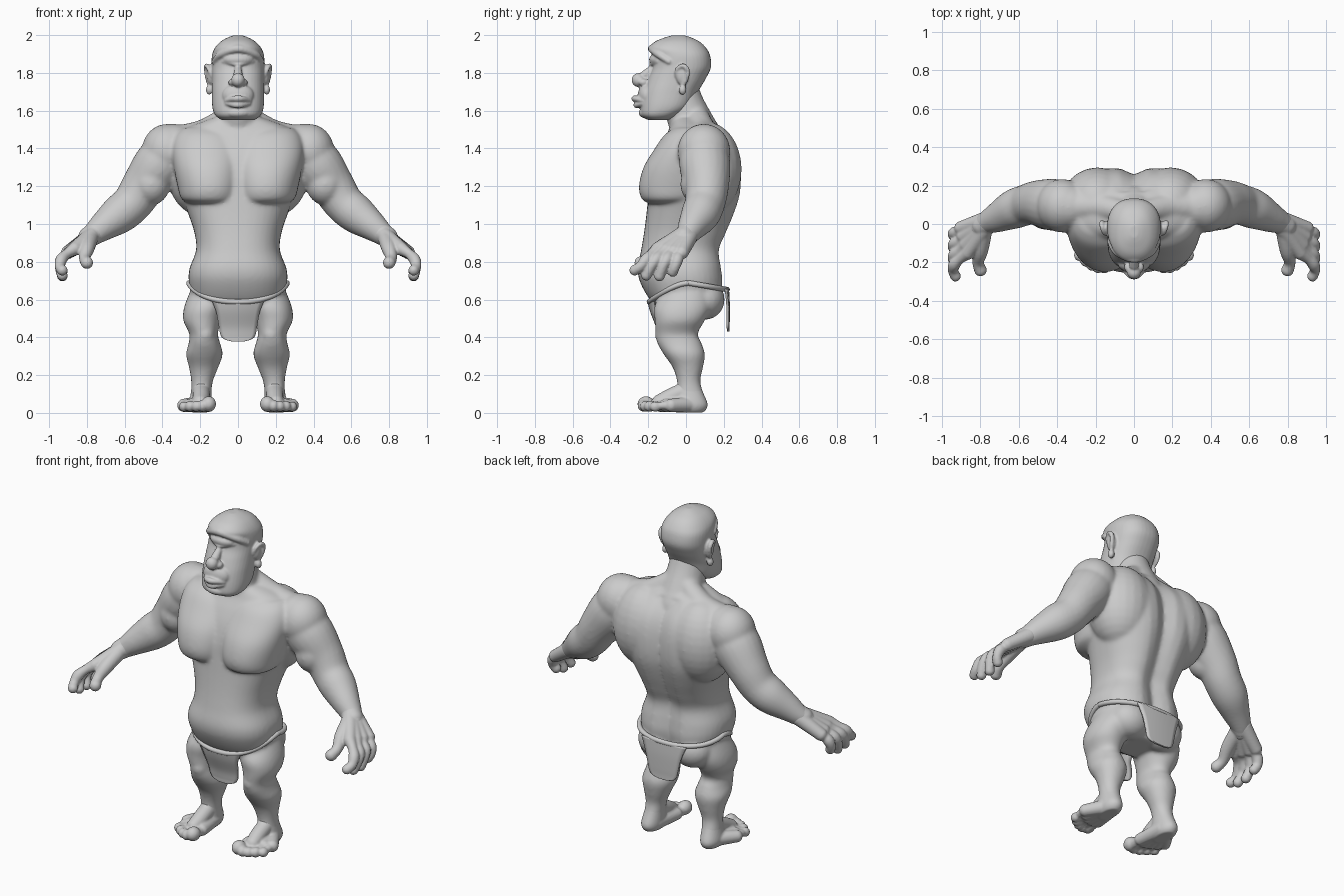
import bpy, bmesh, math
from mathutils import Vector, Matrix


def spline(pts, n=5):
    """Catmull-Rom through tuples of any length."""
    p = [Vector(q) for q in pts]
    out = []
    for i in range(len(p) - 1):
        a, b, c, d = p[max(i - 1, 0)], p[i], p[i + 1], p[min(i + 2, len(p) - 1)]
        for k in range(n):
            t = k / n
            out.append(0.5 * (2 * b + (c - a) * t + (2 * a - 5 * b + 4 * c - d) * t * t
                              + (3 * b - a - 3 * c + d) * t ** 3))
    return out + [p[-1]]


def oval(a, n):
    c, s = math.cos(a), math.sin(a)
    return (math.copysign(abs(c) ** (2 / n), c), math.copysign(abs(s) ** (2 / n), s))


def skin(bm, rings):
    rows = [[bm.verts.new(co) for co in r] for r in rings]
    m = len(rows[0])
    for r0, r1 in zip(rows, rows[1:]):
        for j in range(m):
            bm.faces.new((r0[j], r0[(j + 1) % m], r1[(j + 1) % m], r1[j]))
    bm.faces.new(rows[0][::-1])
    bm.faces.new(rows[-1])


def loft(bm, secs, s=1, n=2.3, groove=0):
    """Stack of horizontal ovals: z, centre x, half width, front y, back y."""
    rings = []
    for z, cx, w, f, b in spline(secs):
        ring = []
        for k in range(40):
            u, v = oval(k * math.tau / 40, n)
            x, y = s * cx + w * u, (f + b) / 2 + (b - f) / 2 * v
            if v > 0 and 0.6 < z < 1.52:
                y -= groove * math.exp(-(x / 0.06) ** 2)
            ring.append((x, y, z))
        rings.append(ring)
    skin(bm, rings)


def ball(bm, c, r, s=1, rot=0):
    m = (Matrix.Translation((s * c[0], c[1], c[2])) @ Matrix.Rotation(s * rot, 4, 'Z')
         @ Matrix.Diagonal((*r, 1)))
    bmesh.ops.create_uvsphere(bm, u_segments=24, v_segments=16, radius=1, matrix=m)


def tube(bm, pts, s=1):
    """Round limb through points x, y, z, radius."""
    p = spline([(s * q[0], *q[1:]) for q in pts])
    rings = []
    for i, q in enumerate(p):
        t = (p[min(i + 1, len(p) - 1)] - p[max(i - 1, 0)]).to_3d()
        rot = t.to_track_quat('Z', 'Y')
        rings.append([q.to_3d() + rot @ Vector((math.cos(a), math.sin(a), 0)) * q[3]
                      for a in [k * math.tau / 20 for k in range(20)]])
    skin(bm, rings)
    for q in (p[0], p[-1]):
        ball(bm, q[:3], (q[3],) * 3)


def finish(bm, name, voxel=0, smooth=0, thick=0):
    bmesh.ops.recalc_face_normals(bm, faces=bm.faces)
    me = bpy.data.meshes.new(name)
    bm.to_mesh(me)
    bm.free()
    ob = bpy.data.objects.new(name, me)
    bpy.context.collection.objects.link(ob)
    if voxel:
        md = ob.modifiers.new("blend", 'REMESH')
        md.mode, md.voxel_size, md.use_smooth_shade = 'VOXEL', voxel, True
        sm = ob.modifiers.new("soften", 'SMOOTH')
        sm.factor, sm.iterations = 0.5, smooth
    if thick:
        md = ob.modifiers.new("thickness", 'SOLIDIFY')
        md.thickness, md.offset = thick, 0
    for f in me.polygons:
        f.use_smooth = True
    return ob


# Torso
bm, ends = bmesh.new(), bmesh.new()
loft(bm, [(.51, 0, .13, -.08, .12), (.58, 0, .225, -.175, .18), (.68, 0, .258, -.238, .205),
          (.76, 0, .258, -.256, .20), (.86, 0, .222, -.238, .19), (.95, 0, .23, -.223, .225),
          (1.05, 0, .262, -.21, .265), (1.15, 0, .30, -.20, .295), (1.25, 0, .33, -.19, .302),
          (1.35, 0, .355, -.165, .29), (1.43, 0, .35, -.13, .258), (1.50, 0, .29, -.09, .20),
          (1.56, 0, .14, -.07, .13)], n=2.4, groove=.045)
tube(bm, [(0, .07, 1.44, .13), (0, 0, 1.6, .112), (0, -.03, 1.7, .1)])
for s in (1, -1):
    # Flat chest plates, shoulder blade, trapezius and buttock
    loft(bm, [(1.11, .14, .12, -.20, .05), (1.135, .148, .153, -.236, .1), (1.20, .15, .17, -.249, .14),
              (1.30, .155, .185, -.225, .15), (1.40, .16, .19, -.165, .15),
              (1.47, .165, .165, -.115, .14), (1.51, .17, .12, -.06, .12)], s, 2.1)
    ball(bm, (.19, .11, 1.29), (.19, .185, .25), s)
    tube(bm, [(.05, .06, 1.57, .06), (.18, .09, 1.48, .075), (.33, .09, 1.43, .09)], s)
    ball(bm, (.115, .10, .60), (.12, .105, .107), s)
    # Arm
    ball(bm, (.375, .095, 1.385), (.135, .14, .145), s)
    tube(bm, [(.34, .09, 1.41, .12), (.42, .10, 1.31, .136), (.50, .11, 1.2, .118),
              (.56, .1, 1.11, .107), (.63, .075, 1.05, .103), (.71, .035, .99, .08),
              (.77, .005, .943, .06), (.80, -.02, .92, .052)], s)
    ball(bm, (.46, .07, 1.21), (.1, .1, .11), s)
    # Hand with four fingers and a thumb
    tube(ends, [(.735, .022, .968, .062), (.79, -.01, .93, .056)], s)
    for i, (ty, tz) in enumerate(((-.272, .755), (-.21, .728), (-.14, .724), (-.07, .748))):
        kx, ky, kz = .865 + .012 * i, -.15 + .043 * i, .868 - .006 * i
        tube(ends, [(.78, -.03 + .016 * i, .935, .045), (kx, ky, kz, .036)], s)
        tube(ends, [(kx, ky, kz, .036), (.905, ky * .75 + ty * .25, .843, .026), (.935, ky * .5 + ty * .5, .812, .031),
                    (.943, ky * .25 + ty * .75, .775, .027), (.93, ty, tz, .028)], s)
    tube(ends, [(.785, -.05, .92, .044), (.80, -.14, .87, .04), (.812, -.2, .82, .03),
                (.80, -.24, .795, .033)], s)
    # Leg
    loft(bm, [(.64, .14, .115, -.13, .14), (.56, .175, .11, -.168, .133),
              (.49, .19, .1, -.165, .10), (.42, .182, .076, -.16, .063),
              (.37, .178, .083, -.152, .082), (.31, .178, .097, -.118, .1),
              (.24, .182, .077, -.07, .09), (.17, .19, .058, -.048, .076),
              (.11, .195, .054, -.05, .09), (.06, .20, .056, -.06, .105)], s, 2.1)
    ball(bm, (.175, -.115, .415), (.05, .05, .055), s)
    # Foot, heel and toes
    loft(ends, [(.16, .19, .052, -.044, .072), (.11, .195, .054, -.052, .09), (.05, .20, .059, -.07, .114),
                (.02, .20, .054, -.07, .108), (.002, .20, .04, -.05, .09)], s, 2.1)
    tube(ends, [(.195, .0, .12, .046), (.195, -.08, .085, .045), (.2, -.14, .055, .042)], s)
    for i, (ty, r) in enumerate(((-.212, .041), (-.222, .031), (-.212, .029), (-.19, .029), (-.163, .027))):
        x = .155 + .033 * i
        tube(ends, [(.18 + .008 * i, .03, .045, .043), (x, ty + .085, .04, .035)], s)
        tube(ends, [(x, ty + .085, .042, .026), (x, ty + .02, .038, r * .7)], s)
        ball(ends, (x, ty, r + .006), (r * .95, r * 1.1, r), s)
finish(bm, "body", .0095, 12)
finish(ends, "hands_and_feet", .0065, 3)

# Head
bm = bmesh.new()
loft(bm, [(1.55, 0, .085, -.2, -.09), (1.575, 0, .12, -.237, -.03), (1.62, 0, .136, -.24, .03),
          (1.70, 0, .138, -.225, .065), (1.77, 0, .138, -.20, .105), (1.83, 0, .14, -.175, .132),
          (1.89, 0, .138, -.172, .128), (1.93, 0, .124, -.195, .108), (1.965, 0, .093, -.165, .073),
          (1.988, 0, .053, -.11, .025), (1.999, 0, .02, -.07, -.01)], n=2.3)
# Brow, single closed eye, nose, muzzle and lips
tube(bm, [(-.125, -.09, 1.86, .016), (-.088, -.148, 1.9, .019), (0, -.18, 1.928, .022),
          (.088, -.148, 1.9, .019), (.125, -.09, 1.86, .016)])
ball(bm, (0, -.138, 1.87), (.085, .058, .038))
tube(bm, [(-.08, -.15, 1.86, .007), (0, -.188, 1.845, .008), (.08, -.15, 1.86, .007)])
tube(bm, [(0, -.175, 1.83, .016), (0, -.215, 1.79, .025)])
ball(bm, (0, -.252, 1.762), (.036, .036, .037))
ball(bm, (0, -.205, 1.68), (.085, .05, .065))
tube(bm, [(-.064, -.228, 1.653, .009), (-.03, -.262, 1.662, .014), (0, -.272, 1.664, .017),
          (.03, -.262, 1.662, .014), (.064, -.228, 1.653, .009)])
tube(bm, [(-.06, -.228, 1.638, .01), (0, -.262, 1.63, .017), (.06, -.228, 1.638, .01)])
ball(bm, (0, -.205, 1.588), (.07, .046, .03))
for s in (1, -1):
    ball(bm, (.032, -.225, 1.75), (.019, .026, .019), s)
    # Ear with rim and lobe
    ball(bm, (.145, -.02, 1.79), (.022, .034, .055), s)
    tube(bm, [(.142, -.05, 1.785, .01), (.155, -.047, 1.82, .011), (.167, -.015, 1.838, .012),
              (.168, .008, 1.812, .013), (.16, .0, 1.765, .012), (.15, -.018, 1.735, .012)], s)
    ball(bm, (.152, -.018, 1.71), (.018, .02, .026), s)
finish(bm, "head", .006, 4)

# Loincloth waistband
bm = bmesh.new()
ring = []
for k in range(49):
    u, v = oval(k * math.tau / 48, 2.3)
    z = .688 - .1 * max(-v, 0) ** 1.6 - .035 * max(v, 0)
    ring.append((.26 * u, .012 + .206 * v, z, .014))
tube(bm, ring)
finish(bm, "waistband")


# Loincloth flaps
def flap(name, rows, bend):
    bm = bmesh.new()
    grid = [[bm.verts.new((w * t / 5, y + bend * (w * t / 5) ** 2, z)) for t in range(-5, 6)]
            for z, w, y in spline(rows)]
    for a, b in zip(grid, grid[1:]):
        for j in range(10):
            bm.faces.new((a[j], a[j + 1], b[j + 1], b[j]))
    finish(bm, name, thick=.012)


flap("front_flap", [(.60, .14, -.2), (.54, .115, -.185), (.46, .1, -.155), (.41, .09, -.145),
                    (.39, .07, -.143), (.378, .03, -.142)], 1.5)
flap("back_flap", [(.655, .15, .222), (.58, .12, .226), (.5, .1, .226), (.46, .09, .225),
                   (.44, .07, .225), (.43, .03, .225)], -.5)
